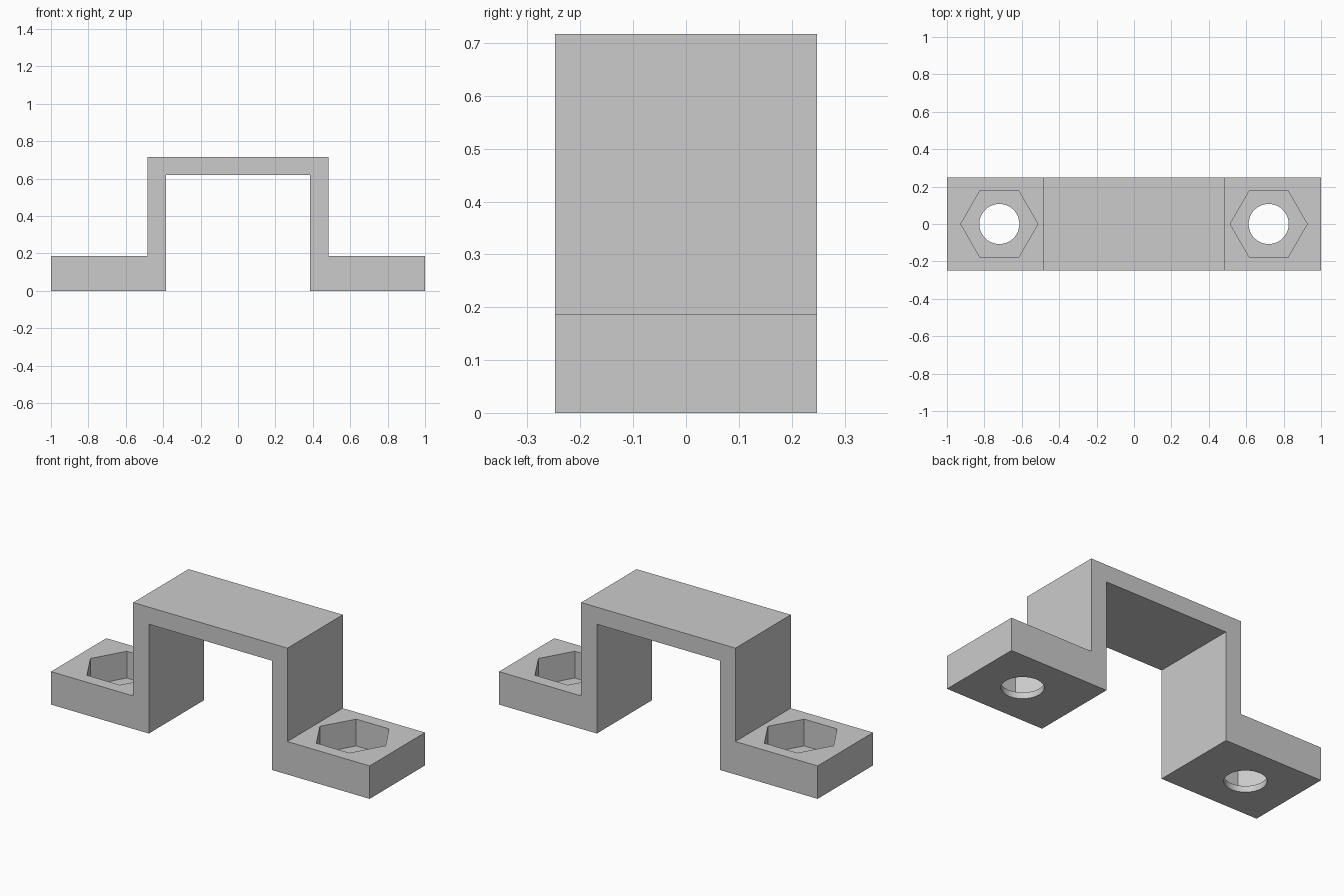
import bpy
import bmesh
import math

default_cube = bpy.data.objects.get("Cube")
if default_cube:
    bpy.data.objects.remove(default_cube, do_unlink=True)

# Main dimensions
HALF_DEPTH = 0.248
FOOT_TOP = 0.187
POCKET_FLOOR = 0.035
BOLT_X = 0.72

# Plain grey material
grey = bpy.data.materials.new("light grey")
grey.use_nodes = True
colour = (0.6, 0.6, 0.6, 1)
grey.diffuse_color = colour
grey.node_tree.nodes["Principled BSDF"].inputs["Base Color"].default_value = colour


def extruded_profile(name, points, half_depth):
    """Extrude an x-z outline along y."""
    bm = bmesh.new()
    face = bm.faces.new([bm.verts.new((x, -half_depth, z)) for x, z in points])
    result = bmesh.ops.extrude_face_region(bm, geom=[face])
    verts = [v for v in result["geom"] if isinstance(v, bmesh.types.BMVert)]
    bmesh.ops.translate(bm, verts=verts, vec=(0, 2 * half_depth, 0))
    bmesh.ops.recalc_face_normals(bm, faces=bm.faces)
    mesh = bpy.data.meshes.new(name)
    bm.to_mesh(mesh)
    bm.free()
    obj = bpy.data.objects.new(name, mesh)
    bpy.context.collection.objects.link(obj)
    return obj


def cut_prism(target, sides, radius, x, bottom, top):
    """Cut a vertical prism out of the target."""
    bpy.ops.mesh.primitive_cylinder_add(
        vertices=sides, radius=radius, depth=top - bottom,
        location=(x, 0, (top + bottom) / 2), rotation=(0, 0, math.pi / 2))
    cutter = bpy.context.object
    cutter.hide_render = True
    cut = target.modifiers.new("cut", "BOOLEAN")
    cut.operation = "DIFFERENCE"
    cut.solver = "EXACT"
    cut.object = cutter
    bpy.context.view_layer.objects.active = target
    bpy.ops.object.modifier_apply(modifier=cut.name)
    bpy.data.objects.remove(cutter, do_unlink=True)


# Hat-shaped strap: right half of the outline, mirrored for the left
half = [(0.386, 0.62), (0.386, 0), (1, 0), (1, FOOT_TOP),
        (0.484, FOOT_TOP), (0.484, 0.717)]
outline = half + [(-x, z) for x, z in reversed(half)]
bracket = extruded_profile("mounting_bracket", outline, HALF_DEPTH)
bracket.data.materials.append(grey)

# Hexagonal nut pocket and round bolt hole in each foot
for side in (-1, 1):
    cut_prism(bracket, 6, 0.206, side * BOLT_X, POCKET_FLOOR, FOOT_TOP + 0.1)
    cut_prism(bracket, 64, 0.107, side * BOLT_X, -0.1, FOOT_TOP)

# Smooth hole walls, crisp edges elsewhere
bpy.ops.object.select_all(action="DESELECT")
bracket.select_set(True)
bpy.context.view_layer.objects.active = bracket
bpy.ops.object.shade_smooth_by_angle()
